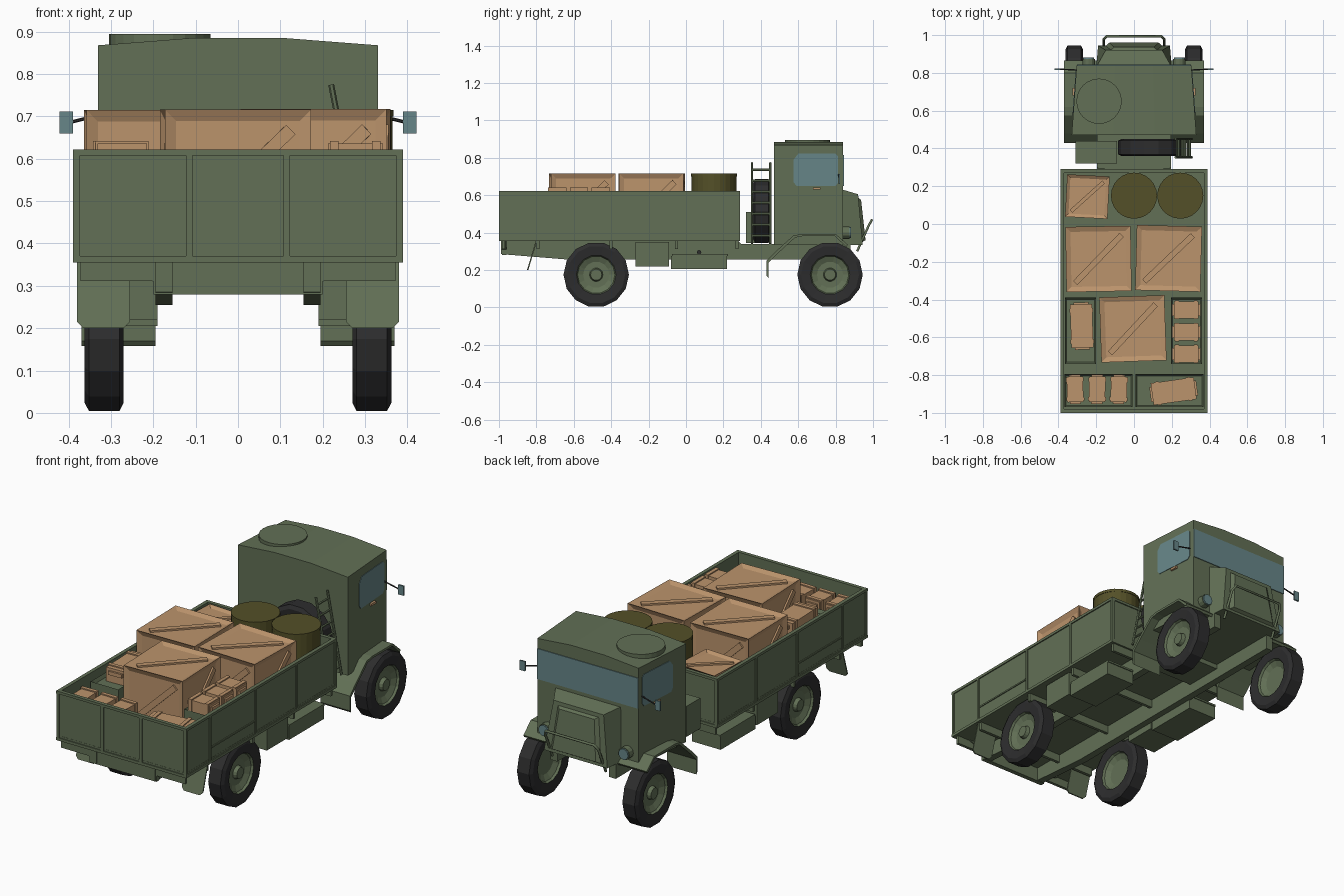
import bpy, bmesh, math
from mathutils import Vector, Matrix

if "Cube" in bpy.data.objects:
    bpy.data.objects.remove(bpy.data.objects["Cube"])


def material(name, r, g, b):
    m = bpy.data.materials.new(name)
    m.diffuse_color = (r, g, b, 1)
    m.use_nodes = True
    m.node_tree.nodes["Principled BSDF"].inputs["Base Color"].default_value = m.diffuse_color
    return m


GREEN = material("army green", 0.122, 0.162, 0.092)
WOOD = material("crate wood", 0.50, 0.295, 0.15)
BLACK = material("rubber black", 0.026, 0.026, 0.027)
GLASS = material("glass blue", 0.135, 0.24, 0.25)
OLIVE = material("olive drum", 0.088, 0.08, 0.021)


def finish(name, bm, *mats):
    bmesh.ops.recalc_face_normals(bm, faces=bm.faces)
    me = bpy.data.meshes.new(name)
    bm.to_mesh(me)
    bm.free()
    ob = bpy.data.objects.new(name, me)
    bpy.context.collection.objects.link(ob)
    for m in mats:
        me.materials.append(m)
    return ob


def add_box(bm, x0, x1, y0, y1, z0, z1, mx=Matrix()):
    c = Vector(((x0 + x1) / 2, (y0 + y1) / 2, (z0 + z1) / 2))
    size = Matrix.Diagonal((x1 - x0, y1 - y0, z1 - z0, 1))
    return bmesh.ops.create_cube(bm, size=1, matrix=mx @ Matrix.Translation(c) @ size)["verts"]


def boxes(name, mat, *dims):
    bm = bmesh.new()
    for d in dims:
        add_box(bm, *d)
    return finish(name, bm, mat)


def loft(name, a, b, mat):
    """Solid between two matching outlines."""
    bm = bmesh.new()
    va, vb = [bm.verts.new(p) for p in a], [bm.verts.new(p) for p in b]
    n = len(a)
    bm.faces.new(va)
    bm.faces.new(vb)
    for i in range(n):
        bm.faces.new((va[i], va[(i + 1) % n], vb[(i + 1) % n], vb[i]))
    return finish(name, bm, mat)


def cylinder(name, a, b, r, mat, sides=6):
    a, b = Vector(a), Vector(b)
    d = b - a
    mx = Matrix.Translation((a + b) / 2) @ d.to_track_quat('Z', 'Y').to_matrix().to_4x4()
    bm = bmesh.new()
    bmesh.ops.create_cone(bm, cap_ends=True, segments=sides, radius1=r, radius2=r,
                          depth=d.length, matrix=mx)
    return finish(name, bm, mat)


# Wheels: lathed section of (offset, radius), tyre faces black
SECTION = [(.034, 0), (.034, .03), (.014, .036), (.014, .07), (.028, .10), (.040, .106),
           (.046, .155), (.036, .175), (-.036, .175), (-.046, .155), (-.040, .106),
           (-.028, .10), (-.012, .07), (-.012, 0)]


def wheel(name, centre, turn, sides=14):
    bm = bmesh.new()
    rings = []
    for t, r in SECTION:
        rings.append([bm.verts.new((t, r * math.sin(2 * math.pi * (k + .5) / sides),
                                    r * math.cos(2 * math.pi * (k + .5) / sides)))
                      for k in range(sides)])
    for i in range(len(rings) - 1):
        for k in range(sides):
            j = (k + 1) % sides
            f = bm.faces.new((rings[i][k], rings[i][j], rings[i + 1][j], rings[i + 1][k]))
            f.material_index = 1 if 5 <= i <= 9 else 0
    bmesh.ops.remove_doubles(bm, verts=bm.verts, dist=1e-5)
    bm.transform(Matrix.Translation(centre) @ Matrix.Rotation(turn, 4, 'Z'))
    return finish(name, bm, GREEN, BLACK)


for s, side in ((1, "right"), (-1, "left")):
    turn = 0 if s > 0 else math.pi
    wheel("rear_wheel_" + side, (s * .316, -.48, .175), turn)
    wheel("front_wheel_" + side, (s * .316, .77, .175), turn)
wheel("spare_wheel", (.09, .405, .515), -math.pi / 2)

# Cargo bed: floor, wall skins and raised ribs
boxes("bed_floor", GREEN, (-.385, .385, -.995, .285, .355, .38))
for s, side in ((1, "right"), (-1, "left")):
    def sx(a, b, *rest):
        return (min(s * a, s * b), max(s * a, s * b)) + rest
    boxes("bed_wall_" + side, GREEN, sx(.372, .384, -.995, .285, .36, .615))
    ribs = [sx(.37, .39, -1, .29, .608, .622), sx(.38, .39, -1, .29, .355, .37),
            sx(.38, .389, -.78, -.41, .435, .443)]
    ribs += [sx(.38, .39, y - .007, y + .007, .36, .615) for y in (-.992, -.79, -.4, -.05, .282)]
    boxes("bed_ribs_" + side, GREEN, *ribs)
for y, f, part in ((-1, 1, "tailgate"), (.29, -1, "bed_front")):
    def sy(x0, x1, a, b, z0, z1):
        p, q = y + f * a, y + f * b
        return (x0, x1, min(p, q), max(p, q), z0, z1)
    boxes(part, GREEN, sy(-.38, .38, .006, .018, .36, .615))
    boxes(part + "_ribs", GREEN, sy(-.389, .389, 0, .02, .608, .622),
          sy(-.389, .389, 0, .01, .355, .37),
          *[sy(x - .008, x + .008, 0, .01, .36, .615) for x in (-.381, -.115, .115, .381)])

# Chassis: rails, cross beams, rear gusset, deck behind the cab
for s, side in ((1, "right"), (-1, "left")):
    prof = [(-.99, .355), (-.99, .285), (-.62, .255), (.88, .255), (.88, .335), (.3, .335), (.28, .355)]
    loft("chassis_rail_" + side, [(s * .155, y, z) for y, z in prof],
         [(s * .195, y, z) for y, z in prof], GREEN)
    x0, x1 = sorted((s * .19, s * .362))
    boxes("fuel_tank_" + side, GREEN, (x0, x1, -.27, -.09, .22, .35))
    boxes("tool_box_" + side, GREEN, (x0, x1, -.08, .22, .205, .275), (x0, x1, -.075, .225, .275, .285))
    cylinder("tank_cap_" + side, (s * .19, .07, .295), (s * .21, .07, .295), .012, BLACK, 8)
    # Hanging mud flap
    flap = [(.255, .36), (.38, .36), (.38, .215), (.365, .2), (.27, .2), (.255, .215)]
    pts = [(s * x, -.85 + (z - .2) * .3, z) for x, z in flap]
    loft("mud_flap_" + side, pts, [(x, y + .007, z) for x, y, z in pts], GREEN)
boxes("bed_cross_beams", GREEN,
      *[(-.372, .372, y - .008, y + .008, .312, .36) for y in (-.975, -.79, -.4, -.05, .272)])
gus = [(-.31, .36), (.31, .36), (.2, .31), (.2, .28), (-.2, .28), (-.2, .31)]
loft("rear_gusset", [(x, -.985, z) for x, z in gus], [(x, -.96, z) for x, z in gus], GREEN)
boxes("rear_deck", GREEN, (-.19, .19, .27, .48, .31, .34))
boxes("battery_box", GREEN, (-.31, -.09, .32, .44, .345, .51))

# Cab, nose and hatch
cab = [(-.33, .335), (.33, .335), (.33, .868), (.11, .885), (-.11, .885), (-.33, .868)]
loft("cab", [(x, .47, z) for x, z in cab], [(x * .92, .84, z) for x, z in cab], GREEN)
loft("nose", [(-.2, .83, .335), (.2, .83, .335), (.2, .83, .632), (-.2, .83, .632)],
     [(-.19, .945, .335), (.19, .945, .335), (.15, .92, .605), (-.15, .92, .605)], GREEN)
loft("nose_panel", [(-.16, .935, .345), (.16, .935, .345), (.13, .915, .59), (-.13, .915, .59)],
     [(-.13, .96, .36), (.13, .96, .36), (.105, .936, .575), (-.105, .936, .575)], GREEN)
cylinder("roof_hatch", (-.185, .65, .86), (-.185, .65, .895), .12, GREEN, 24)
loft("windscreen", [(-.303, .838, .65), (.303, .838, .65), (.303, .838, .815), (-.303, .838, .815)],
     [(-.303, .844, .65), (.303, .844, .65), (.303, .844, .815), (-.303, .844, .815)], GLASS)

fender = [(.43, .17), (.43, .25), (.48, .30), (.575, .385), (.62, .393), (.80, .393), (.865, .335)]
for s, side in ((1, "right"), (-1, "left")):
    # Side window lying on the tapered cab side
    win = [(.575, .67), (.59, .65), (.80, .65), (.812, .665), (.812, .81), (.80, .822), (.60, .822), (.575, .79)]
    pts = [(s * (.327 - (y - .47) * .0714), y, z) for y, z in win]
    loft("side_window_" + side, pts, [(x + s * .006, y, z) for x, y, z in pts], GLASS)
    x0, x1 = sorted((s * .31, s * .325))
    boxes("door_handle_" + side, WOOD, (x0, x1, .68, .72, .63, .642))
    # Bent fender strip over the front wheel
    strip = fender + [(y + dy, z - .012) for (y, z), dy in
                      zip(reversed(fender), (-.008, -.004, .004, .008, .01, .01, .01))]
    bm = bmesh.new()
    n = len(fender)
    rows = [[bm.verts.new((s * x, y, z)) for y, z in strip] for x in (.195, .37)]
    for i in range(n - 1):
        j = 2 * n - 1 - i
        for r in rows:
            bm.faces.new((r[i], r[i + 1], r[j - 1], r[j]))
    for i in range(2 * n):
        k = (i + 1) % (2 * n)
        bm.faces.new((rows[0][i], rows[0][k], rows[1][k], rows[1][i]))
    finish("front_fender_" + side, bm, GREEN)
    # Headlight and mirror
    cylinder("headlight_" + side, (s * .24, .83, .40), (s * .24, .873, .40), .033, GREEN, 12)
    cylinder("headlight_lens_" + side, (s * .24, .873, .40), (s * .24, .881, .40), .029, GLASS, 12)
    cylinder("mirror_arm_" + side, (s * .30, .815, .71), (s * .40, .82, .685), .004, BLACK)
    x0, x1 = sorted((s * .39, s * .421))
    boxes("mirror_" + side, GLASS, (x0, x1, .815, .824, .66, .712))

# Tubular front guard
cu = bpy.data.curves.new("front_guard", 'CURVE')
cu.dimensions = '3D'
cu.bevel_depth = .007
cu.bevel_resolution = 1
cu.use_fill_caps = True
path = [(-.16, .915, .30), (-.16, .978, .44), (-.145, .993, .467),
        (.145, .993, .467), (.16, .978, .44), (.16, .915, .30)]
sp = cu.splines.new('POLY')
sp.points.add(len(path) - 1)
for p, co in zip(sp.points, path):
    p.co = (*co, 1)
cu.materials.append(GREEN)
bpy.context.collection.objects.link(bpy.data.objects.new("front_guard", cu))

# Ladder leaning beside the spare wheel
for i, y in enumerate((.353, .45)):
    cylinder("ladder_rail_%d" % i, (.305, y, .34), (.22, y, .775), .007, GREEN)
for i in range(7):
    t = .1 + i * .135
    x, z = .305 - .085 * t, .34 + .435 * t
    cylinder("ladder_rung_%d" % i, (x, .353, z), (x, .45, z), .006, GREEN)


# Cargo
def crate(name, x, y, w, d, z1, angle, z0=.38):
    """Crate with recessed faces and a diagonal board on each."""
    h = z1 - z0
    bm = bmesh.new()
    add_box(bm, -w / 2, w / 2, -d / 2, d / 2, -h / 2, h / 2)
    bm.normal_update()
    bmesh.ops.inset_individual(bm, faces=bm.faces[:], thickness=w * .11, depth=-.012)
    faces = [(Matrix(), w, d, h)]
    for k in range(4):
        side, out = (w, d) if k % 2 == 0 else (d, w)
        faces.append((Matrix.Rotation(k * math.pi / 2, 4, 'Z') @ Matrix.Rotation(math.pi / 2, 4, 'X'),
                      side, h, out))
    for mx, a, b, out in faces:
        p, q = a - w * .22, b - w * .22
        ln = math.hypot(p, q) * .93
        add_box(bm, -ln / 2, ln / 2, -w * .045, w * .045, out / 2 - .014, out / 2 - .003,
                mx @ Matrix.Rotation(math.atan2(q, p), 4, 'Z'))
    bm.transform(Matrix.Translation((x, y, (z0 + z1) / 2)) @ Matrix.Rotation(math.radians(angle), 4, 'Z'))
    finish(name, bm, WOOD)


crate("large_crate_left", -.188, -.185, .345, .345, .715, 1)
crate("large_crate_right", .183, -.182, .345, .345, .717, -1.5)
crate("large_crate_rear", -.006, -.555, .345, .345, .716, 2)
crate("small_crate", -.247, .145, .225, .225, .62, -3)
for i, x in enumerate((0, .245)):
    cylinder("drum_%d" % i, (x, .15, .38), (x, .15, .71), .12, OLIVE, 24)
    cylinder("drum_rim_%d" % i, (x, .15, .70), (x, .15, .715), .122, OLIVE, 24)


def ammo_box(name, x, y, w, l, z0, z1, angle):
    """Small wooden box, long along local y, with cleats and end handles."""
    bm = bmesh.new()
    add_box(bm, -w / 2 + .004, w / 2 - .004, -l / 2 + .01, l / 2 - .01, z0, z1 - .006)
    for s in (-1, 1):
        add_box(bm, -w / 2, w / 2, s * l * .33 - .01, s * l * .33 + .01, z0, z1)
        add_box(bm, -w * .32, w * .32, s * (l / 2 - .006) - .006, s * (l / 2 - .006) + .006, z1 - .04, z1 - .02)
    bm.transform(Matrix.Translation((x, y, 0)) @ Matrix.Rotation(math.radians(angle), 4, 'Z'))
    finish(name, bm, WOOD)


def tray(name, x0, x1, y0, y1, z1):
    bm = bmesh.new()
    add_box(bm, x0, x1, y0, y1, .38, z1)
    bm.normal_update()
    top = [f for f in bm.faces if f.normal.z > .9]
    bmesh.ops.inset_individual(bm, faces=top, thickness=.012, depth=-.02)
    finish(name, bm, GREEN)


tray("cargo_tray_left", -.365, -.2, -.74, -.39, .58)
tray("cargo_tray_right", .195, .36, -.74, -.39, .58)
tray("cargo_tray_rear_left", -.368, -.008, -.97, -.795, .51)
tray("cargo_tray_rear_right", .008, .368, -.97, -.795, .51)
ammo_box("wood_box_left", -.277, -.54, .125, .25, .56, .642, 2)
for i, y in enumerate((-.455, -.572, -.688)):
    ammo_box("wood_box_right_%d" % i, .277, y, .098, .15, .56, .642, 90)
for i, x in enumerate((-.312, -.195, -.08)):
    ammo_box("wood_box_rear_%d" % i, x, -.875, .094, .155, .49, .585, (2, -1, -2)[i])
ammo_box("wood_box_rear_right", .21, -.885, .125, .25, .49, .585, 98)
